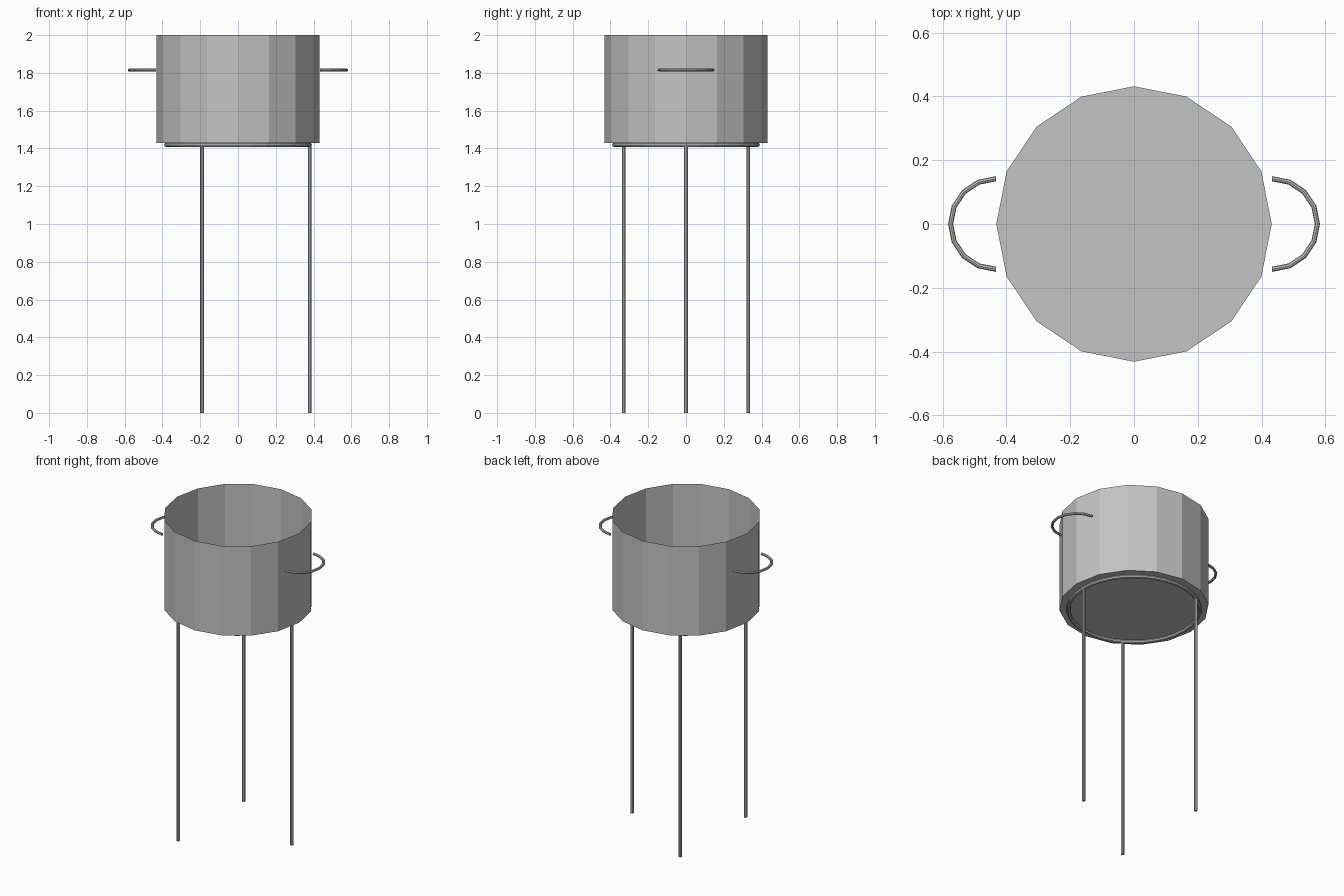
import bpy, bmesh, math

if "Cube" in bpy.data.objects:
    bpy.data.objects.remove(bpy.data.objects["Cube"])

steel = bpy.data.materials.new("grey_steel")
steel.diffuse_color = (0.55, 0.55, 0.55, 1)
steel.use_nodes = True
steel.node_tree.nodes["Principled BSDF"].inputs["Base Color"].default_value = steel.diffuse_color


def finish(name, bm):
    mesh = bpy.data.meshes.new(name)
    bm.to_mesh(mesh)
    bm.free()
    mesh.materials.append(steel)
    obj = bpy.data.objects.new(name, mesh)
    bpy.context.collection.objects.link(obj)
    return obj


def arc_tube(name, centre, radius, tube, start, sweep, steps, sides=8):
    """Round bar bent along a horizontal arc; a full turn closes into a ring."""
    bm = bmesh.new()
    closed = abs(sweep) >= 2 * math.pi - 1e-6
    rings = []
    for i in range(steps if closed else steps + 1):
        a = start + sweep * i / steps
        ring = []
        for j in range(sides):
            b = 2 * math.pi * j / sides
            r = radius + tube * math.cos(b)
            ring.append(bm.verts.new((centre[0] + r * math.cos(a),
                                      centre[1] + r * math.sin(a),
                                      centre[2] + tube * math.sin(b))))
        rings.append(ring)
    for i in range(steps):
        p, q = rings[i], rings[(i + 1) % len(rings)]
        for j in range(sides):
            k = (j + 1) % sides
            bm.faces.new((p[j], q[j], q[k], p[k]))
    if not closed:
        bm.faces.new(rings[0])
        bm.faces.new(rings[-1])
    bmesh.ops.recalc_face_normals(bm, faces=bm.faces)
    return finish(name, bm)


# Open sixteen-sided pot: thin wall and floor
bm = bmesh.new()
R, LOW, HIGH, N = 0.432, 1.43, 2.0, 16
angles = [2 * math.pi * i / N for i in range(N)]
low = [bm.verts.new((R * math.cos(a), R * math.sin(a), LOW)) for a in angles]
top = [bm.verts.new((R * math.cos(a), R * math.sin(a), HIGH)) for a in angles]
for i in range(N):
    k = (i + 1) % N
    bm.faces.new((low[i], low[k], top[k], top[i]))
bm.faces.new(low[::-1])
finish("pot", bm)

# Support ring under the pot
arc_tube("support_ring", (0, 0, 1.419), 0.38, 0.011, 0, 2 * math.pi, 32)

# Three straight legs
for i in range(3):
    a = 2 * math.pi * i / 3
    bpy.ops.mesh.primitive_cylinder_add(
        vertices=8, radius=0.01, depth=1.42,
        location=(0.38 * math.cos(a), 0.38 * math.sin(a), 0.71))
    leg = bpy.context.object
    leg.name = f"leg_{i + 1}"
    leg.data.materials.append(steel)

# Half-round handles on both sides
for name, side, start in (("right_handle", 1, -math.pi / 2),
                          ("left_handle", -1, math.pi / 2)):
    arc_tube(name, (side * 0.433, 0, 1.815), 0.142, 0.008, start, math.pi, 8)
